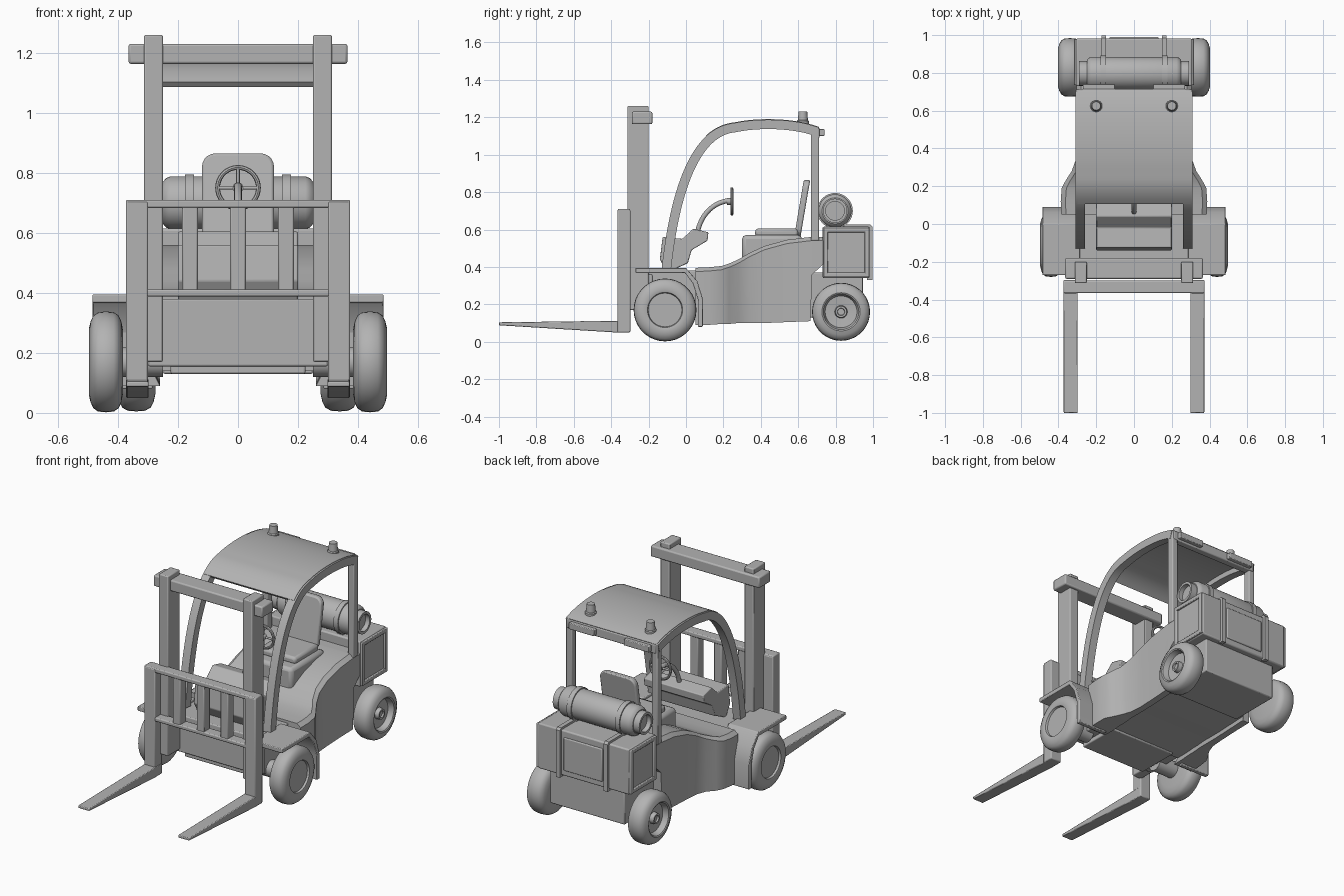
import bpy, bmesh
from math import sin, cos, pi, radians
from mathutils import Vector
from mathutils.geometry import interpolate_bezier

if "Cube" in bpy.data.objects:
    bpy.data.objects.remove(bpy.data.objects["Cube"])

grey = bpy.data.materials.new("plain_grey")
grey.use_nodes = True
grey.diffuse_color = (0.45, 0.45, 0.45, 1)
grey.node_tree.nodes["Principled BSDF"].inputs["Base Color"].default_value = (0.45, 0.45, 0.45, 1)
parts = []


def finish(name, bm, bevel=0.0):
    bmesh.ops.recalc_face_normals(bm, faces=bm.faces)
    mesh = bpy.data.meshes.new(name)
    bm.to_mesh(mesh)
    bm.free()
    mesh.materials.append(grey)
    ob = bpy.data.objects.new(name, mesh)
    bpy.context.collection.objects.link(ob)
    parts.append(ob)
    if bevel:
        mod = ob.modifiers.new("soft_edges", "BEVEL")
        mod.width, mod.segments, mod.limit_method = bevel, 2, "ANGLE"
    return ob


def loft(name, rings, bevel=0.0, closed=False):
    """Skin a list of equal rings of points; cap the ends unless closed."""
    bm = bmesh.new()
    rows = [[bm.verts.new(p) for p in ring] for ring in rings]
    pairs = list(zip(rows, rows[1:])) + ([(rows[-1], rows[0])] if closed else [])
    for a, b in pairs:
        for i in range(len(a)):
            j = (i + 1) % len(a)
            bm.faces.new((a[i], a[j], b[j], b[i]))
    if not closed:
        bm.faces.new(rows[0])
        bm.faces.new(rows[-1])
    return finish(name, bm, bevel)


def box(name, x, y, z, bevel=0.006):
    return loft(name, [[(x[0], y[0], h), (x[1], y[0], h), (x[1], y[1], h), (x[0], y[1], h)] for h in z], bevel)


def prism(name, profile, x0, x1, bevel=0.005):
    return loft(name, [[(x, y, z) for y, z in profile] for x in (x0, x1)], bevel)


def ribbon(name, path, t0, t1, x0, x1, bevel=0.0):
    """Strip following a side-view path, between two depths below it."""
    rings = []
    for i, p in enumerate(path):
        d = (path[min(i + 1, len(path) - 1)] - path[max(i - 1, 0)]).normalized()
        n = Vector((0, d.z, -d.y))
        a, b = p + n * t0, p + n * t1
        rings.append([(x0, a.y, a.z), (x1, a.y, a.z), (x1, b.y, b.z), (x0, b.y, b.z)])
    return loft(name, rings, bevel)


def revolve(name, profile, y, z, side=1, n=36):
    """Turn an (x, radius) profile about an axis along x."""
    return loft(name, [[(side * x, y + r * cos(2 * pi * i / n), z + r * sin(2 * pi * i / n))
                        for i in range(n)] for x, r in profile])


def tube(name, points, radius):
    n = 12
    rings = []
    for i, p in enumerate(points):
        d = (points[min(i + 1, len(points) - 1)] - points[max(i - 1, 0)]).normalized()
        u = d.orthogonal().normalized() if abs(d.x) > 0.5 else Vector((1, 0, 0))
        v = d.cross(u)
        rings.append([p + radius * (u * cos(2 * pi * k / n) + v * sin(2 * pi * k / n)) for k in range(n)])
    return loft(name, rings)


def side_path(*pts):
    return [Vector((0, y, z)) for y, z in pts]


# Body: flared towards the front, side skirts below, raised tail over the rear wheels
sections = [(0.05, 0.385, 0.09, 0.395), (0.12, 0.388, 0.09, 0.398), (0.19, 0.383, 0.095, 0.405),
            (0.23, 0.362, 0.095, 0.418), (0.28, 0.33, 0.1, 0.44), (0.34, 0.308, 0.1, 0.475),
            (0.42, 0.302, 0.1, 0.512), (0.54, 0.302, 0.105, 0.545), (0.665, 0.305, 0.11, 0.56),
            (0.675, 0.305, 0.36, 0.56), (0.74, 0.305, 0.42, 0.56)]
loft("main_body", [[(-w, y, b), (-0.26, y, b), (-0.285, y, b + 0.05), (0.285, y, b + 0.05), (0.26, y, b),
                    (w, y, b), (w, y, t - 0.02), (w - 0.025, y, t), (-w + 0.025, y, t), (-w, y, t - 0.02)]
                   for y, w, b, t in sections])
box("front_body", (-0.3, 0.3), (-0.2, 0.08), (0.155, 0.38))
box("front_skid_plate", (-0.225, 0.225), (-0.19, 0.08), (0.13, 0.17))
box("rear_chassis", (-0.25, 0.25), (0.62, 0.945), (0.13, 0.37))

# Counterweight with framed panels and straps
box("counterweight", (-0.307, 0.307), (0.73, 0.982), (0.34, 0.615), 0.008)
box("rear_panel", (-0.13, 0.13), (0.96, 0.99), (0.375, 0.575))
for s in (-1, 1):
    for y in ((0.735, 0.76), (0.955, 0.98)):
        box("side_panel_upright", sorted((s * 0.3, s * 0.318)), y, (0.345, 0.61), 0.004)
    for z in ((0.345, 0.37), (0.585, 0.61)):
        box("side_panel_rail", sorted((s * 0.3, s * 0.318)), (0.75, 0.965), z, 0.004)
    strap = side_path((0.75, 0.628), (0.985, 0.628), (0.998, 0.615), (0.998, 0.33))
    ribbon("counterweight_strap", strap, 0, 0.03, s * 0.16 - 0.013, s * 0.16 + 0.013)

# Gas tank with collars and clamp rings
half = [(0.25, 0.065), (0.29, 0.065), (0.29, 0.05), (0.262, 0.05)]
shoulder = [(0.225, 0.088), (0.24, 0.082), (0.25, 0.07)]
end = shoulder + half
revolve("gas_tank", [(-x, r) for x, r in reversed(end)] + end, 0.797, 0.7)
for s in (-1, 1):
    revolve("tank_clamp", [(0.147, 0.08), (0.147, 0.095), (0.177, 0.095), (0.177, 0.08)], 0.797, 0.7, s)
    box("tank_cradle", (s * 0.16 - 0.02, s * 0.16 + 0.02), (0.75, 0.845), (0.6, 0.65))

# Wheels
def tyre(x0, x1, r):
    w = x1 - x0
    shape = [(0, 0.62), (0.05, 0.8), (0.13, 0.92), (0.27, 0.985), (0.5, 1),
             (0.73, 0.985), (0.87, 0.92), (0.95, 0.8), (1, 0.66)]
    return [(x0 + w * a, r * b) for a, b in shape]


for s in (-1, 1):
    revolve("front_wheel", tyre(0.383, 0.497, 0.168) + [(0.492, 0.094), (0.48, 0.09)], -0.112, 0.17, s)
    revolve("rear_wheel", tyre(0.275, 0.402, 0.155) + [(0.398, 0.095), (0.365, 0.085), (0.36, 0.034),
            (0.385, 0.03), (0.385, 0.02), (0.375, 0.018)], 0.829, 0.16, s)
    revolve("front_axle", [(0.25, 0.05), (0.4, 0.05)], -0.112, 0.17, s)

# Front fenders with rear mudflaps
    fender = side_path((-0.27, 0.395), (0, 0.395), (0.06, 0.325), (0.09, 0.23), (0.09, 0.08))
    ribbon("front_fender", fender, 0, 0.027, s * 0.285, s * 0.485, 0.004)

# Overhead guard: bent side rails, roof sheet, rear posts
arc = interpolate_bezier(*side_path((-0.13, 0.39), (-0.08, 0.85), (0.04, 1.15), (0.26, 1.17)), 28)
arc += interpolate_bezier(*side_path((0.26, 1.17), (0.4, 1.2), (0.6, 1.19), (0.71, 1.145)), 14)[1:]
for s in (-1, 1):
    ribbon("guard_rail", arc, 0, 0.05, s * 0.26, s * 0.31)
    box("rear_post", sorted((s * 0.268, s * 0.308)), (0.668, 0.712), (0.54, 1.15))
    box("rear_lamp", sorted((s * 0.1, s * 0.27)), (0.7, 0.74), (1.1, 1.138), 0.004)
    beacon = [(0.032, 1.16), (0.032, 1.18), (0.027, 1.185), (0.023, 1.23)]
    loft("beacon", [[(s * 0.2 + r * cos(i * pi / 8), 0.625 + r * sin(i * pi / 8), z)
                     for i in range(16)] for r, z in beacon])
ribbon("roof_sheet", [p for p in arc if p.y > 0.1], -0.003, 0.018, -0.3, 0.3)
box("roof_rear_bar", (-0.3, 0.3), (0.67, 0.715), (1.09, 1.145))

# Seat
box("seat_base", (-0.15, 0.15), (0.3, 0.62), (0.42, 0.57), 0.02)
box("seat_cushion", (-0.125, 0.125), (0.37, 0.6), (0.56, 0.605), 0.015)
outline = [(sx * 0.075 + 0.045 * cos(a), cz + 0.045 * sin(a))
           for sx, cz, start in ((1, 0.82, 0), (-1, 0.82, 90), (-1, 0.605, 180), (1, 0.605, 270))
           for a in [radians(start + 18 * k) for k in range(6)]]
loft("seat_back", [[(x, y + 0.17 * (z - 0.56), z) for x, z in outline] for y in (0.578, 0.612)], 0.008)

# Dashboard, steering column and wheel
prism("dashboard", [(-0.14, 0.44), (-0.125, 0.56), (-0.02, 0.55), (0.04, 0.605), (0.12, 0.585),
                    (0.115, 0.54), (0.03, 0.49), (0.01, 0.42), (-0.1, 0.37)], -0.2, 0.2)
column = interpolate_bezier(*side_path((0.06, 0.58), (0.08, 0.68), (0.14, 0.74), (0.225, 0.755)), 12)
tube("steering_column", column, 0.013)
hub = Vector((0, 0.245, 0.75))
loft("steering_rim", [[(hub + (0.068 + 0.008 * cos(k * pi / 4)) * Vector((cos(a), 0, sin(a)))
                        + Vector((0, 0.008 * sin(k * pi / 4), 0))) for k in range(8)]
                      for a in [i * pi / 18 for i in range(36)]], closed=True)
tube("steering_hub", [hub - Vector((0, 0.025, 0)), hub + Vector((0, 0.008, 0))], 0.018)
for a in (0, 90, 180, 270):
    tip = hub + 0.068 * Vector((cos(radians(a)), 0, sin(radians(a))))
    tube("steering_spoke", [hub, tip], 0.006)

# Mast
for s in (-1, 1):
    box("mast_upright", sorted((s * 0.25, s * 0.313)), (-0.313, -0.2), (0.17, 1.26))
    box("mast_bracket", sorted((s * 0.25, s * 0.31)), (-0.22, -0.18), (0.17, 0.36))
box("mast_crossbar", (-0.365, 0.365), (-0.29, -0.18), (1.163, 1.23), 0.008)

# Load carriage and forks
for s in (-1, 1):
    box("carriage_side", sorted((s * 0.3, s * 0.374)), (-0.367, -0.297), (0.05, 0.705))
    prism("fork", [(-1, 0.088), (-1, 0.104), (-0.37, 0.112), (-0.3, 0.112), (-0.3, 0.05), (-0.38, 0.05)],
          s * 0.298, s * 0.372, 0.004)
box("carriage_top_bar", (-0.374, 0.374), (-0.365, -0.3), (0.683, 0.71))
box("carriage_lower_bar", (-0.374, 0.374), (-0.365, -0.3), (0.388, 0.412))
for x in (-0.16, 0, 0.16):
    box("carriage_slat", (x - 0.026, x + 0.026), (-0.362, -0.303), (0.4, 0.695))

# Smooth rounded surfaces while keeping hard edges
bpy.ops.object.select_all(action="DESELECT")
for ob in parts:
    ob.select_set(True)
bpy.context.view_layer.objects.active = parts[0]
bpy.ops.object.shade_smooth_by_angle(angle=radians(32))
